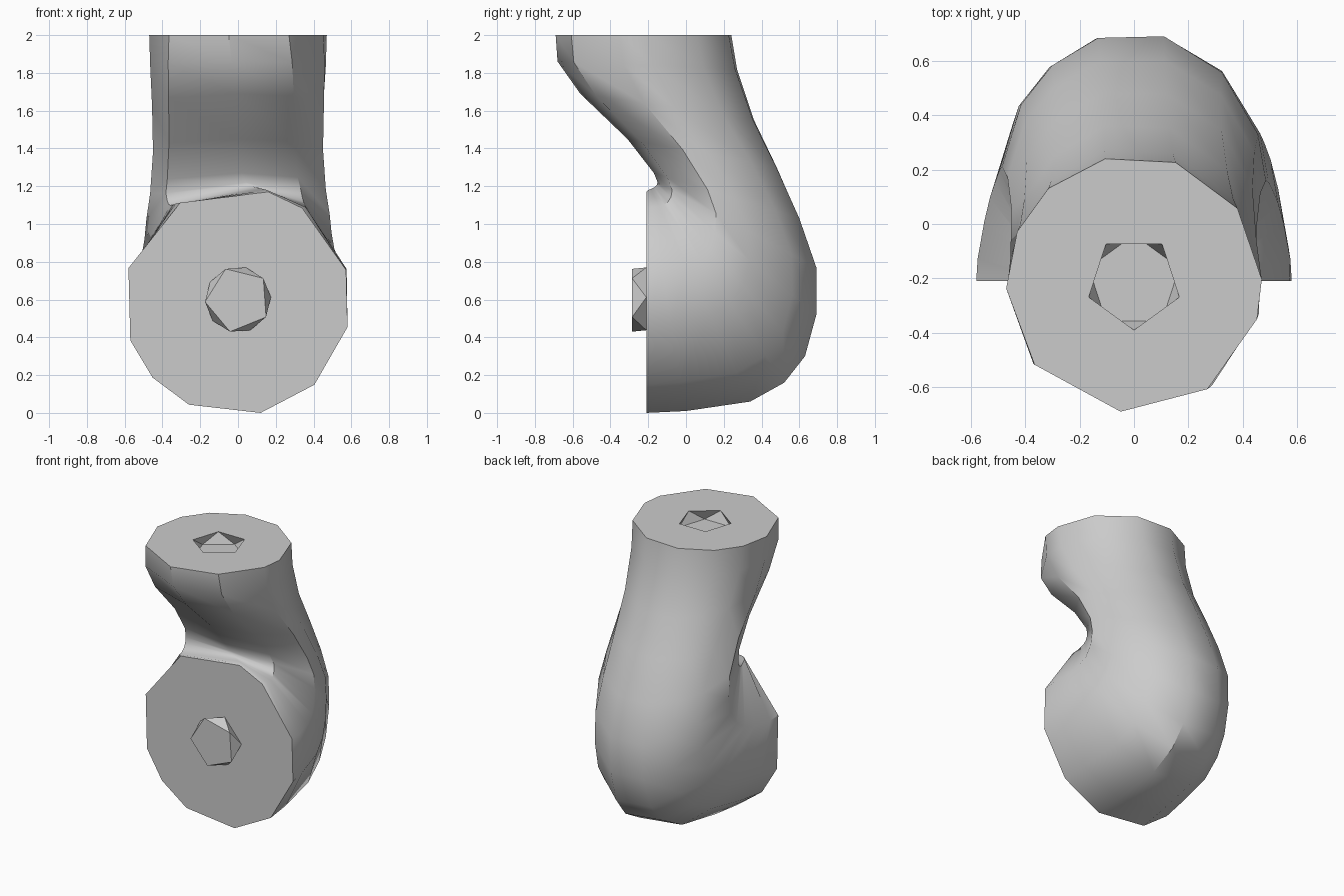
import bpy, bmesh, math
from mathutils import Vector

cube = bpy.data.objects.get("Cube")
if cube:
    bpy.data.objects.remove(cube, do_unlink=True)

grey = bpy.data.materials.new("light grey")
grey.use_nodes = True
grey.diffuse_color = (0.6, 0.6, 0.6, 1)
grey.node_tree.nodes["Principled BSDF"].inputs["Base Color"].default_value = (0.6, 0.6, 0.6, 1)

# Corner angles of the uneven end outlines, measured from +x towards the outer bend
TOP_ANGLES = [2, 36, 71, 103, 132, 156, 182, 219, 264, 305, 344]
FRONT_ANGLES = [13, 47, 78, 115, 138, 160, 197, 240, 286, 305, 344]

# Sections along the bend: inner (y, z), outer (y, z), half width
SECTIONS = [
    ((-0.69, 2.00), (0.24, 2.00), 0.47),
    ((-0.68, 1.86), (0.27, 1.82), 0.465),
    ((-0.56, 1.69), (0.36, 1.55), 0.455),
    ((-0.31, 1.45), (0.48, 1.30), 0.45),
    ((-0.17, 1.27), (0.60, 1.03), 0.465),
    ((-0.15, 1.22), (0.69, 0.77), 0.485),
    ((-0.155, 1.205), (0.69, 0.52), 0.495),
    ((-0.165, 1.195), (0.63, 0.30), 0.51),
    ((-0.175, 1.19), (0.52, 0.16), 0.53),
    ((-0.185, 1.185), (0.34, 0.06), 0.55),
    ((-0.20, 1.18), (0.00, 0.01), 0.575),
    ((-0.21, 1.17), (-0.21, 0.00), 0.58),
]


def fit(values, low, high):
    a, b = min(values), max(values)
    return [low + (v - a) / (b - a) * (high - low) for v in values]


def section_points(i):
    inner, outer, half = SECTIONS[i]
    t = i / (len(SECTIONS) - 1)
    angles = [math.radians(a + (b - a) * t) for a, b in zip(TOP_ANGLES, FRONT_ANGLES)]
    along = fit([math.sin(a) for a in angles], 0, 1)
    # Mid sections are egg-shaped: square inside the bend, narrow outside
    egg = math.sin(math.pi * t)
    across = [math.cos(a) * (1 + egg * (0.5 - v) * (0.6 if v < 0.5 else 0.25))
              for a, v in zip(angles, along)]
    across = fit(across, -half, half)
    p, q = Vector((0, *inner)), Vector((0, *outer))
    return [p.lerp(q, v) + Vector((u, 0, 0)) for u, v in zip(across, along)]


def ring(bm, points):
    verts = [bm.verts.new(p) for p in points]
    for i, v in enumerate(verts):
        bm.edges.new((v, verts[(i + 1) % len(verts)]))
    return verts


def loop_edges(bm, verts):
    return [bm.edges.get((v, verts[(i + 1) % len(verts)])) for i, v in enumerate(verts)]


def pentagon(centre, start, upright, r=0.175):
    pts = []
    for k in range(5):
        a = math.radians(start + 72 * k)
        c, s = r * math.cos(a), r * math.sin(a)
        pts.append(Vector(centre) + Vector((c, 0, s) if upright else (c, s, 0)))
    return pts


def twisted_wall(bm, a, b):
    # Ring b is turned half a step ahead of ring a
    for k in range(5):
        n = (k + 1) % 5
        bm.faces.new((a[k], a[n], b[k]))
        bm.faces.new((a[n], b[n], b[k]))


def fill_between(bm, outer, inner, normal):
    bmesh.ops.triangle_fill(bm, use_beauty=True, normal=normal,
                            edges=loop_edges(bm, outer) + loop_edges(bm, inner))


bm = bmesh.new()

# Bent body
rings = [ring(bm, section_points(i)) for i in range(len(SECTIONS))]
for a, b in zip(rings, rings[1:]):
    for k in range(len(a)):
        n = (k + 1) % len(a)
        bm.faces.new((a[k], a[n], b[n], b[k]))

# Socket sunk into the top
socket_rim = ring(bm, pentagon((0, -0.215, 2), 54, False))
socket_floor = ring(bm, pentagon((0, -0.215, 1.925), 90, False))
twisted_wall(bm, socket_rim, socket_floor)
bm.faces.new(socket_floor)
fill_between(bm, rings[0], socket_rim, (0, 0, 1))

# Peg standing out of the front
peg_base = ring(bm, pentagon((0, -0.21, 0.6), 4, True))
peg_end = ring(bm, pentagon((0, -0.285, 0.6), 40, True))
twisted_wall(bm, peg_base, peg_end)
bm.faces.new(peg_end)
fill_between(bm, rings[-1], peg_base, (0, -1, 0))

bmesh.ops.recalc_face_normals(bm, faces=bm.faces)
mesh = bpy.data.meshes.new("bent_joint")
bm.to_mesh(mesh)
bm.free()
mesh.materials.append(grey)
joint = bpy.data.objects.new("bent_joint", mesh)
bpy.context.collection.objects.link(joint)
bpy.context.view_layer.objects.active = joint
joint.select_set(True)
bpy.ops.object.shade_smooth_by_angle(angle=math.radians(40))
